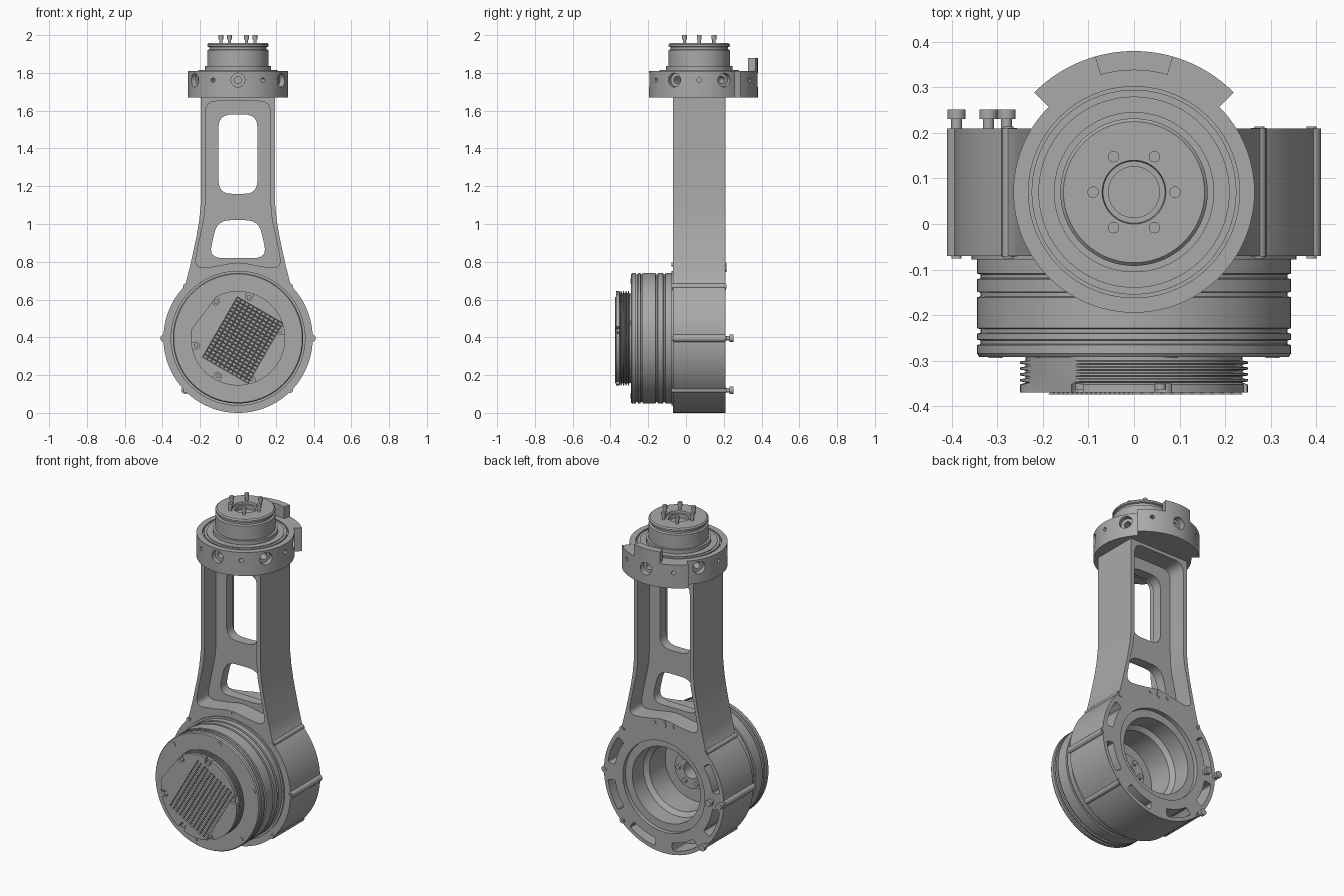
import bpy, bmesh
from math import sin, cos, radians, pi
from mathutils import Vector, Matrix

if "Cube" in bpy.data.objects:
    bpy.data.objects.remove(bpy.data.objects["Cube"])

metal = bpy.data.materials.new("grey_metal")
metal.use_nodes = True
GREY = (0.40, 0.40, 0.40, 1)
metal.diffuse_color = GREY
metal.node_tree.nodes["Principled BSDF"].inputs["Base Color"].default_value = GREY
parts = []
HUB = Vector((0, 0, 0.395))      # axis of the joint drive
NECK_Y = 0.07                    # axis of the top collar


def finish(name, bm):
    bmesh.ops.recalc_face_normals(bm, faces=bm.faces)
    me = bpy.data.meshes.new(name)
    bm.to_mesh(me)
    bm.free()
    me.materials.append(metal)
    ob = bpy.data.objects.new(name, me)
    bpy.context.collection.objects.link(ob)
    parts.append(ob)
    return ob


def prism(name, pts, axis, a, b):
    """Extrude a 2D outline along Y (points are x, z) or Z (points are x, y)."""
    bm = bmesh.new()
    place = (lambda u, v, h: (u, h, v)) if axis == "Y" else (lambda u, v, h: (u, v, h))
    lo = [bm.verts.new(place(u, v, a)) for u, v in pts]
    hi = [bm.verts.new(place(u, v, b)) for u, v in pts]
    bm.faces.new(lo)
    bm.faces.new(hi)
    for i in range(len(pts)):
        j = (i + 1) % len(pts)
        bm.faces.new((lo[i], lo[j], hi[j], hi[i]))
    return finish(name, bm)


def lathe(name, prof, axis, centre, closed=False):
    """Spin a (radius, height) profile about an axis through centre."""
    bm = bmesh.new()
    ax = Vector((0, 1, 0)) if axis == "Y" else Vector((0, 0, 1))
    vs = [bm.verts.new(Vector((r, 0, 0)) + ax * h + centre) for r, h in prof]
    pairs = list(zip(vs, vs[1:])) + ([(vs[-1], vs[0])] if closed else [])
    es = [bm.edges.new(p) for p in pairs]
    bmesh.ops.spin(bm, geom=vs + es, cent=centre, axis=ax, angle=2 * pi, steps=80)
    bmesh.ops.remove_doubles(bm, verts=bm.verts, dist=1e-5)
    return finish(name, bm)


def rods(name, items, seg=20):
    """Many cylinders in one mesh: (start, end, radius)."""
    bm = bmesh.new()
    for p, q, r in items:
        p, q = Vector(p), Vector(q)
        m = Matrix.Translation((p + q) / 2) @ (q - p).to_track_quat("Z", "Y").to_matrix().to_4x4()
        bmesh.ops.create_cone(bm, cap_ends=True, segments=seg, radius1=r, radius2=r,
                              depth=(q - p).length, matrix=m)
    return finish(name, bm)


def cut(ob, tool):
    mod = ob.modifiers.new("cut", "BOOLEAN")
    mod.operation, mod.solver, mod.object = "DIFFERENCE", "EXACT", tool
    with bpy.context.temp_override(object=ob, active_object=ob):
        bpy.ops.object.modifier_apply(modifier=mod.name)
    parts.remove(tool)
    bpy.data.objects.remove(tool)


def rounded(pts, r, n=6):
    """Round every corner of an outline."""
    out = []
    for i, p in enumerate(pts):
        p, a, b = Vector(p), Vector(pts[i - 1]), Vector(pts[(i + 1) % len(pts)])
        s = p + (a - p).normalized() * min(r, (a - p).length * 0.45)
        e = p + (b - p).normalized() * min(r, (b - p).length * 0.45)
        for k in range(n + 1):
            t = k / n
            out.append(tuple(s * (1 - t) ** 2 + p * 2 * t * (1 - t) + e * t * t))
    return out


def mirrored(right):
    return right + [(-x, z) for x, z in reversed(right) if x > 0]


def arc(r, a0, a1, n, c=(0, 0)):
    return [(c[0] + r * cos(radians(a0 + (a1 - a0) * i / n)),
             c[1] + r * sin(radians(a0 + (a1 - a0) * i / n))) for i in range(n + 1)]


def on_hub(r, deg, y):
    return (r * cos(radians(deg)), y, HUB.z + r * sin(radians(deg)))


# Arm casting: straight neck flaring into a round drum
hc = (0, HUB.z)
side = [(0.197, 1.68), (0.197, 1.1), (0.205, 1.02), (0.218, 0.94), (0.235, 0.86), (0.255, 0.77)]
arm = prism("arm_casting", mirrored(side + arc(0.395, 45, -89, 45, hc)), "Y", -0.07, 0.21)

# Pockets on both faces, leaving a web with two windows
pocket = rounded(mirrored([(0, 0.80), (0.12, 0.775), (0.232, 0.765), (0.205, 0.91), (0.18, 1.02),
                           (0.172, 1.1), (0.172, 1.65)]), 0.06)
cut(arm, prism("front_pocket", pocket, "Y", -0.2, 0.04))
cut(arm, prism("back_pocket", pocket, "Y", 0.10, 0.4))
cut(arm, prism("upper_window", rounded(mirrored([(0.103, 1.16), (0.103, 1.58)]), 0.07), "Y", -0.3, 0.3))
cut(arm, prism("lower_window", rounded(mirrored([(0.155, 0.82), (0.11, 1.02)]), 0.07), "Y", -0.3, 0.3))
cut(arm, rods("bore", [(on_hub(0, 0, -0.3), on_hub(0, 0, 0.3), 0.27)], 80))

# Curved relief slots around the back of the drum
for mid in (22, -22, -67, -113, -158, 158):
    ring = arc(0.372, mid - 14, mid + 14, 12, hc) + arc(0.325, mid + 14, mid - 14, 12, hc)
    cut(arm, prism("relief_slot", rounded(ring, 0.02, 2), "Y", 0.09, 0.3))

# Screw bosses round the drum rim, and screws in them
rim = (0, 45, 135, 180, 225, 315)
rods("rim_bosses", [(on_hub(0.39, a, -0.07), on_hub(0.39, a, 0.21), 0.021) for a in (0, 180)]
     + [(on_hub(0.387, a, -0.071), on_hub(0.387, a, 0.211), 0.017) for a in (45, 135, 225, 315)])
rods("rim_screws", [(on_hub(0.39, a, -0.076), on_hub(0.39, a, 0.214), 0.011) for a in rim + (90,)])
back = [(-0.39, HUB.z), (-0.32, HUB.z), (-0.28, 0.12)]
rods("back_bolts", [((x, 0.2, z), (x, 0.235, z), 0.012) for x, z in back]
     + [((x, 0.231, z), (x, 0.252, z), 0.02) for x, z in back])
rods("web_screws", [((x, 0.2, 0.765), (x, 0.215, 0.765), r)
                    for x, r in ((-0.06, 0.01), (0, 0.018), (0.06, 0.01))])

# Drive drum with grooves and a stepped hollow back
drum = [(0.275, 0.185), (0.275, -0.06), (0.345, -0.06)]
for y in (-0.115, -0.155, -0.235, -0.26):
    drum += [(0.345, y + 0.006), (0.337, y + 0.004), (0.337, y - 0.004), (0.345, y - 0.006)]
drum += [(0.345, -0.285), (0.34, -0.292), (0, -0.292), (0, -0.2), (0.05, -0.2), (0.05, -0.05),
         (0.11, -0.05), (0.11, -0.09), (0.20, -0.09), (0.20, 0.06), (0.225, 0.08), (0.225, 0.185)]
lathe("drive_drum", drum, "Y", HUB, True)
lathe("drum_flange", [(0.3, -0.06), (0.3, -0.078), (0.357, -0.078), (0.357, -0.06)], "Y", HUB, True)
rods("drum_face_screws", [(on_hub(0.315, a, -0.28), on_hub(0.315, a, -0.295), 0.015)
                          for a in range(15, 360, 60)])
rods("bore_screws", [(on_hub(0.08, a, -0.06), on_hub(0.08, a, -0.035), 0.014)
                     for a in range(0, 360, 60)])

# Ribbed end cap with a flat side and clip notches
cap = [(0, -0.285), (0.238, -0.285)]
for i in range(4):
    y = -0.30 - i * 0.013
    cap += [(0.238, y), (0.25, y - 0.002), (0.25, y - 0.007), (0.238, y - 0.009)]
cap += [(0.25, -0.353), (0.25, -0.37), (0, -0.37)]
end_cap = lathe("end_cap", cap, "Y", HUB)
n = Vector((cos(radians(143)), sin(radians(143))))
t, c = Vector((-n.y, n.x)), Vector(hc)
flat = [tuple(c + n * d + t * w) for d, w in ((0.225, -0.3), (0.225, 0.3), (0.4, 0.3), (0.4, -0.3))]
cut(end_cap, prism("flat_side", flat, "Y", -0.5, -0.2932))
clips = (10, 75, 121, 190, 242, 288)
for a in clips:
    u = Vector((cos(radians(a)), sin(radians(a))))
    v = Vector((-u.y, u.x)) * 0.019
    notch = rounded([tuple(c + u * d + v * s) for d, s in ((0.21, -1), (0.3, -1), (0.3, 1), (0.21, 1))], 0.018, 4)
    cut(end_cap, prism("clip_notch", notch, "Y", -0.5, -0.352))
rods("clip_screws", [(on_hub(0.226, a, -0.345), on_hub(0.226, a, -0.364), 0.012) for a in clips])

# Tilted vent grille of small recessed cells
bm = bmesh.new()
place = Matrix.Translation((0.025, -0.375, 0.385)) @ Matrix.Rotation(radians(30), 4, "Y") \
    @ Matrix.Rotation(radians(90), 4, "X")
bmesh.ops.create_grid(bm, x_segments=11, y_segments=18, size=0.5,
                      matrix=place @ Matrix.Diagonal((0.28, 0.37, 1, 1)))
bmesh.ops.inset_individual(bm, faces=bm.faces[:], thickness=0.005, depth=-0.005)
finish("vent_grille", bm)

# Top collar with a wider back sector
cc = (0, NECK_Y)
collar = prism("top_collar", arc(0.31, 45, 135, 30, cc) + arc(0.265, 135, 405, 80, cc), "Z", 1.67, 1.81)


def spoke(deg, r0, r1, rad, z=1.762):
    d = Vector((cos(radians(deg)), sin(radians(deg)), 0))
    o = Vector((0, NECK_Y, z))
    return (o + d * r0, o + d * r1, rad)


big = range(30, 390, 60)
cut(collar, rods("wide_holes", [spoke(a, 0.275 if a == 90 else 0.235, 0.35, 0.037) for a in big]))
cut(collar, rods("deep_holes", [spoke(a, 0.18, 0.3, 0.019) for a in big]))
cut(collar, rods("small_holes", [spoke(a, 0.22, 0.35, 0.012) for a in range(0, 360, 60)]))
axis = Vector((0, NECK_Y, 0))
cut(collar, lathe("collar_groove", [(0.225, 1.79), (0.232, 1.79), (0.232, 1.85), (0.225, 1.85)],
                  "Z", axis, True))
prism("locating_tab", arc(0.31, 74, 106, 10, cc) + arc(0.268, 106, 74, 10, cc), "Z", 1.80, 1.88)

# Turned output spigot with a sunken centre
lathe("output_spigot", [(0, 1.78), (0.21, 1.78), (0.21, 1.814), (0.176, 1.814), (0.176, 1.836), (0.162, 1.836),
                        (0.162, 1.92), (0.152, 1.925), (0.152, 1.936), (0.162, 1.94), (0.162, 1.95),
                        (0.155, 1.957), (0.07, 1.957), (0.068, 1.945), (0.056, 1.945), (0.056, 1.92),
                        (0, 1.92)], "Z", axis)
pins = [(0.09 * cos(radians(a)), NECK_Y + 0.09 * sin(radians(a))) for a in range(0, 360, 60)]
rods("output_pins", [((x, y, 1.94), (x, y, 1.99), 0.009) for x, y in pins]
     + [((x, y, 1.978), (x, y, 2.0), 0.0125) for x, y in pins])

# Smooth curved faces, keep edges crisp
bpy.ops.object.select_all(action="DESELECT")
for ob in parts:
    ob.select_set(True)
bpy.context.view_layer.objects.active = parts[0]
bpy.ops.object.shade_smooth_by_angle(angle=radians(30))
